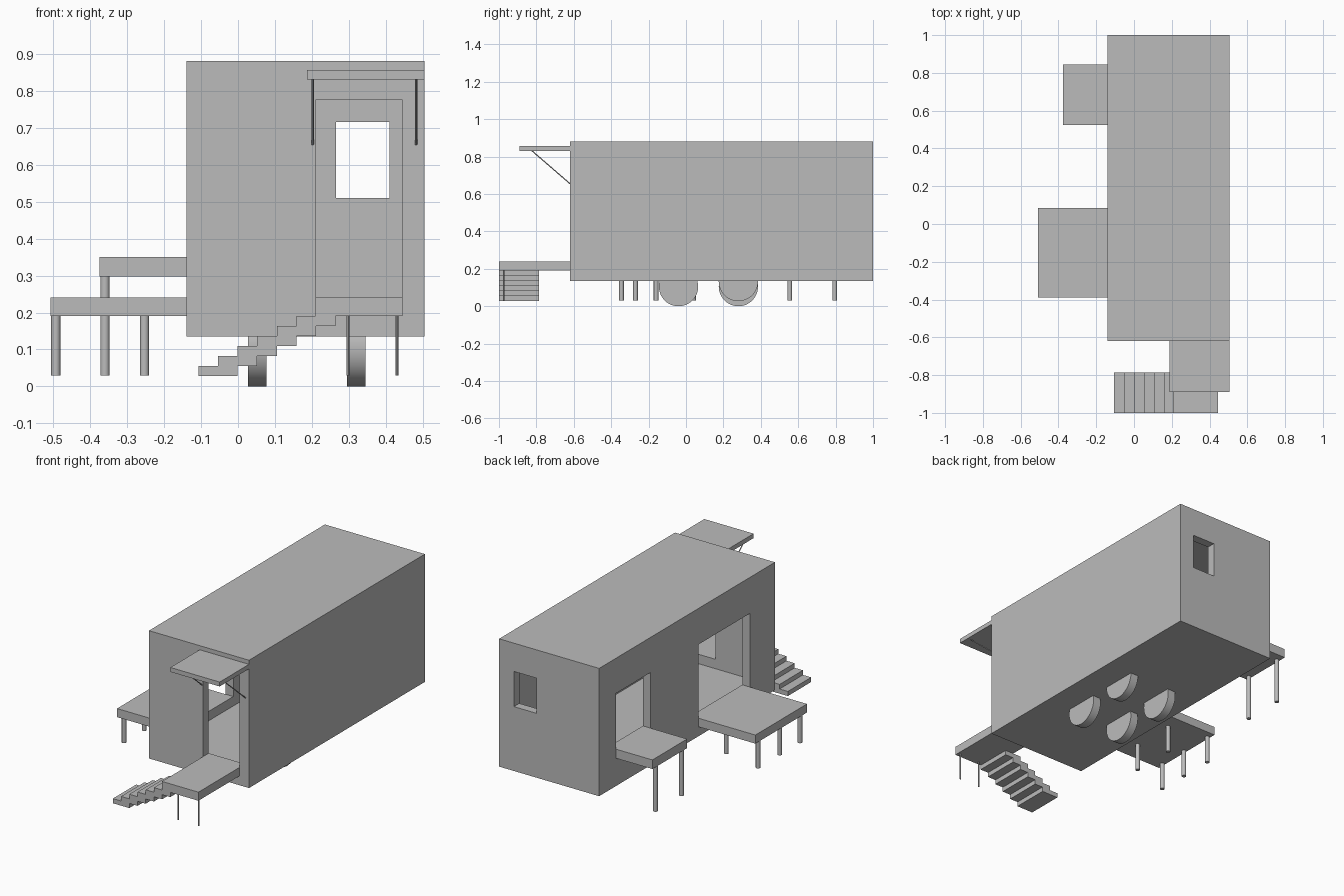
import bpy, bmesh
from mathutils import Vector

old = bpy.data.objects.get("Cube")
if old:
    bpy.data.objects.remove(old, do_unlink=True)

# Single plain grey material
grey = bpy.data.materials.new("plain grey")
grey.use_nodes = True
colour = (0.5, 0.5, 0.5, 1)
grey.diffuse_color = colour
grey.node_tree.nodes["Principled BSDF"].inputs["Base Color"].default_value = colour


def finish(name, bm):
    mesh = bpy.data.meshes.new(name)
    bm.to_mesh(mesh)
    bm.free()
    mesh.materials.append(grey)
    obj = bpy.data.objects.new(name, mesh)
    bpy.context.collection.objects.link(obj)
    return obj


def box(name, x, y, z):
    """Box from (min, max) pairs on each axis."""
    bm = bmesh.new()
    bmesh.ops.create_cube(bm, size=1)
    for v in bm.verts:
        v.co = [lo + (c + 0.5) * (hi - lo) for c, (lo, hi) in zip(v.co, (x, y, z))]
    return finish(name, bm)


def rod(name, start, end, radius, sides=24, clip=None):
    """Cylinder between two points, optionally cut off flat above a height."""
    a, b = Vector(start), Vector(end)
    bm = bmesh.new()
    bmesh.ops.create_cone(bm, cap_ends=True, segments=sides, radius1=radius,
                          radius2=radius, depth=(b - a).length)
    turn = (b - a).to_track_quat('Z', 'Y')
    for v in bm.verts:
        v.co = turn @ v.co + (a + b) / 2
    if clip is not None:
        cut = bmesh.ops.bisect_plane(bm, geom=bm.verts[:] + bm.edges[:] + bm.faces[:],
                                     plane_co=(0, 0, clip), plane_no=(0, 0, 1),
                                     clear_outer=True)
        edges = [e for e in cut["geom_cut"] if isinstance(e, bmesh.types.BMEdge)]
        bmesh.ops.contextual_create(bm, geom=edges)
    obj = finish(name, bm)
    bpy.ops.object.select_all(action='DESELECT')
    obj.select_set(True)
    bpy.context.view_layer.objects.active = obj
    bpy.ops.object.shade_smooth_by_angle()
    return obj


# Hollow cabin with its door, rear window and two side openings
X, Y, Z = (-0.14, 0.505), (-0.62, 1.0), (0.135, 0.88)
WALL = 0.05
cabin = box("cabin_shell", X, Y, Z)
inside = [(lo + WALL, hi - WALL) for lo, hi in (X, Y, Z)]
side = (X[0] - 0.1, X[0] + 0.1)
cutters = [
    box("cavity_cutter", *inside),
    box("door_cutter", (0.21, 0.445), (-0.72, -0.52), (0.24, 0.775)),
    box("window_cutter", (0.265, 0.41), (0.9, 1.1), (0.51, 0.715)),
    box("small_opening_cutter", side, (0.525, 0.845), (0.35, 0.675)),
    box("large_opening_cutter", side, (-0.39, 0.085), (0.24, 0.67)),
]
for cutter in cutters:
    mod = cabin.modifiers.new("cut", 'BOOLEAN')
    mod.operation = 'DIFFERENCE'
    mod.solver = 'EXACT'
    mod.object = cutter
    bpy.context.view_layer.objects.active = cabin
    bpy.ops.object.modifier_apply(modifier=mod.name)
    bpy.data.objects.remove(cutter, do_unlink=True)

# Side decks, front landing and canopy
box("small_deck", (-0.375, X[0]), (0.525, 0.845), (0.297, 0.35))
box("large_deck", (-0.507, X[0]), (-0.39, 0.085), (0.19, 0.24))
box("front_landing", (0.21, 0.445), (-1.0, Y[0]), (0.19, 0.24))
box("door_canopy", (0.187, 0.505), (-0.89, Y[0]), (0.83, 0.856))

# Deck legs
GROUND = 0.03
for y in (0.555, 0.795):
    rod("small_deck_leg", (-0.36, y, GROUND), (-0.36, y, 0.3), 0.0125)
for x, ys in ((-0.493, (0.04, -0.16, -0.345)), (-0.253, (-0.01, -0.27))):
    for y in ys:
        rod("large_deck_leg", (x, y, GROUND), (x, y, 0.2), 0.0125)

# Thin landing legs and canopy struts
for x in (0.297, 0.43):
    rod("landing_leg", (x, -0.975, GROUND), (x, -0.975, 0.2), 0.004, 12)
for x in (0.202, 0.482):
    rod("canopy_strut", (x, -0.825, 0.832), (x, Y[0], 0.655), 0.003, 12)

# Stairs of overlapping treads climbing to the landing
RUN, RISE = 0.053, 0.027
for i in range(6):
    x, z = -0.107 + i * RUN, 0.028 + i * RISE
    box("stair_tread", (x, x + 2 * RUN), (-1.0, -0.785), (z, z + RISE))

# Wheels sunk into the underside
for x in (0.027, 0.295):
    for y in (-0.04, 0.28):
        z = 0.132 if x > 0.2 and y > 0 else 0.105
        rod("wheel", (x, y, z), (x + 0.05, y, z), 0.105, 48, clip=0.16)
